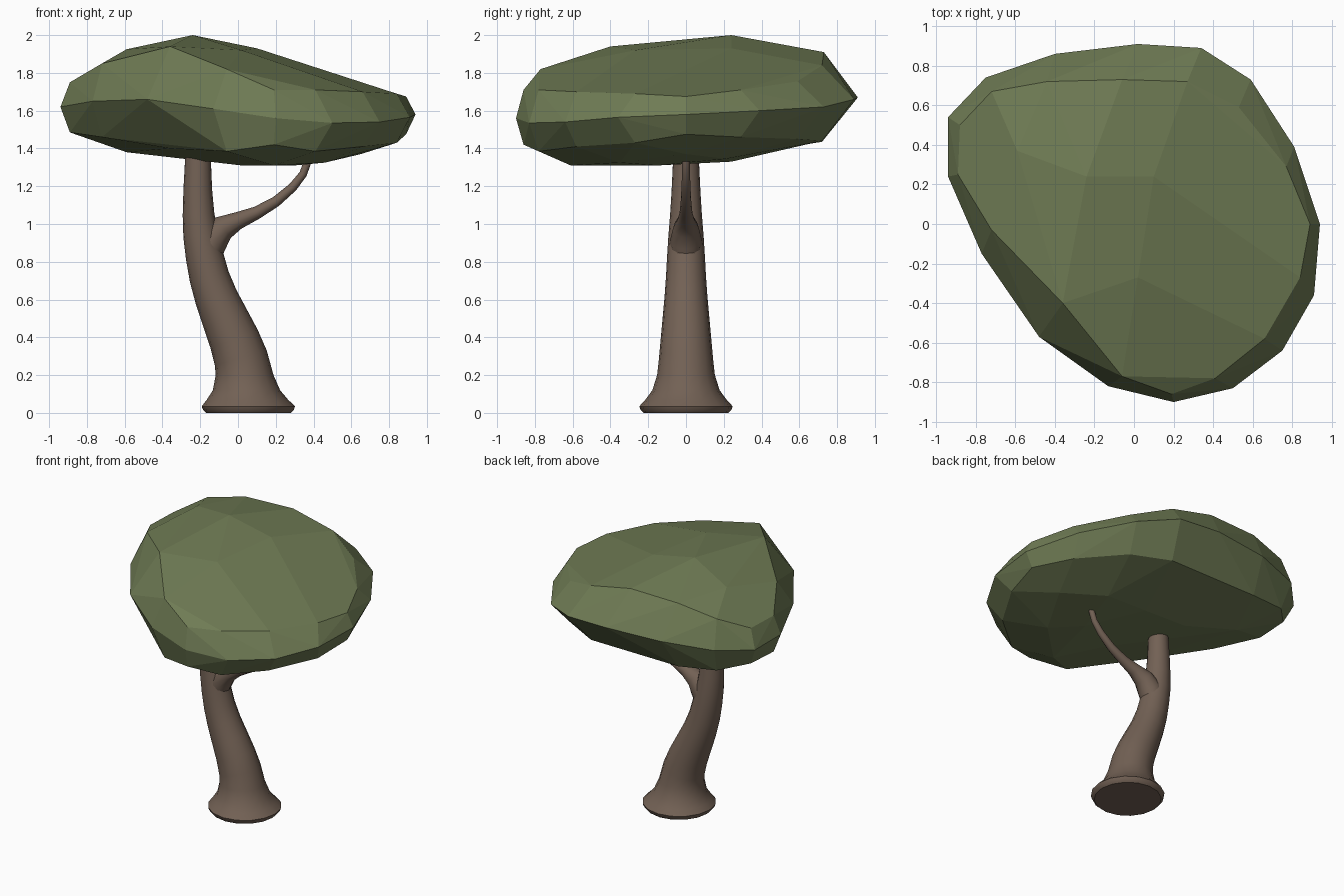
import bpy, bmesh, math
from mathutils import Vector

if "Cube" in bpy.data.objects:
    bpy.data.objects.remove(bpy.data.objects["Cube"])


def material(name, rgb):
    m = bpy.data.materials.new(name)
    m.diffuse_color = (*rgb, 1)
    m.use_nodes = True
    m.node_tree.nodes["Principled BSDF"].inputs["Base Color"].default_value = m.diffuse_color
    return m


def make_object(name, bm, mat):
    bmesh.ops.recalc_face_normals(bm, faces=bm.faces)
    me = bpy.data.meshes.new(name)
    bm.to_mesh(me)
    bm.free()
    me.materials.append(mat)
    ob = bpy.data.objects.new(name, me)
    bpy.context.collection.objects.link(ob)
    return ob


def tube(name, path, mat, sides=16, flat=0):
    """Sweep circles along (x, z, radius) points; the first `flat` rings stay level."""
    bm = bmesh.new()
    rings = []
    for i, (x, z, r) in enumerate(path):
        a, b = path[max(i - 1, 0)], path[min(i + 1, len(path) - 1)]
        t = Vector((b[0] - a[0], 0, b[1] - a[1])).normalized()
        if i < flat:
            t = Vector((0, 0, 1))
        u = Vector((t.z, 0, -t.x))
        v = Vector((0, 1, 0))
        angles = [math.tau * k / sides for k in range(sides)]
        rings.append([bm.verts.new(Vector((x, 0, z)) + r * (math.cos(q) * u + math.sin(q) * v))
                      for q in angles])
    for lo, hi in zip(rings, rings[1:]):
        for k in range(sides):
            j = (k + 1) % sides
            bm.faces.new((lo[k], lo[j], hi[j], hi[k]))
    bm.faces.new(rings[0])
    bm.faces.new(rings[-1])
    ob = make_object(name, bm, mat)
    bpy.ops.object.select_all(action='DESELECT')
    ob.select_set(True)
    bpy.context.view_layer.objects.active = ob
    bpy.ops.object.shade_smooth_by_angle(angle=math.radians(40))
    return ob


bark = material("bark", (0.17, 0.12, 0.09))
leaf = material("leaves", (0.16, 0.20, 0.09))

# Trunk with flared foot and S bend
tube("trunk", [(.055, 0, .225), (.055, .015, .24), (.055, .035, .247), (.05, .07, .215),
               (.045, .12, .178), (.035, .2, .153), (.015, .29, .143), (-.02, .39, .134),
               (-.068, .5, .124), (-.115, .61, .114), (-.152, .72, .106), (-.177, .83, .1),
               (-.197, .94, .093), (-.209, 1.05, .084), (-.213, 1.18, .076),
               (-.212, 1.33, .069), (-.21, 1.38, .066)], bark, flat=6)

# Side branch reaching up into the crown
tube("branch", [(-.175, .82, .08), (-.14, .91, .085), (-.08, .98, .068), (0, 1.018, .046),
                (.1, 1.06, .034), (.2, 1.118, .028), (.29, 1.195, .024),
                (.345, 1.265, .021), (.372, 1.34, .02), (.38, 1.4, .018)], bark, sides=12)

# Crown: faceted skin over a widest outline, inner outlines and cap points
rim = [(.2, -.9), (.5, -.83), (.75, -.64), (.91, -.36), (.94, 0), (.81, .39), (.59, .73), (.34, .89),
       (.02, .91), (-.4, .86), (-.75, .74), (-.94, .54), (-.94, .24), (-.77, -.15), (-.48, -.57),
       (-.13, -.82)]
rim_z = [1.56, 1.535, 1.54, 1.565, 1.58, 1.6, 1.62, 1.66, 1.67, 1.66, 1.64, 1.62, 1.62, 1.65,
         1.66, 1.61]
inner = [(.19, -.86), (.41, -.78), (.66, -.58), (.84, -.27), (.89, 0), (.77, .29), (.53, .59), (.27, .72),
         (-.06, .73), (-.44, .72), (-.72, .67), (-.88, .5), (-.89, .25), (-.72, -.03), (-.36, -.4),
         (-.06, -.77)]
upper_z = [1.71, 1.71, 1.70, 1.69, 1.675, 1.71, 1.755, 1.84, 1.91, 1.90, 1.84, 1.75, 1.75, 1.85,
           1.94, 1.82]
lower_z = [1.42, 1.385, 1.41, 1.43, 1.475, 1.46, 1.45, 1.44, 1.435, 1.435, 1.46, 1.49, 1.485, 1.46,
           1.40, 1.385]
caps = [(.19, -.61, 1.79, 1.31), (.46, -.35, 1.76, 1.325), (.65, 0, 1.745, 1.37),
        (.02, -.27, 1.92, 1.31), (.3, -.15, 1.835, 1.31), (.4, .21, 1.82, 1.345),
        (-.24, .24, 2.0, 1.34), (.1, .24, 1.93, 1.33), (-.59, .37, 1.925, 1.38)]

points = [(x, y, z) for (x, y), z in zip(rim, rim_z)]
for zs in (upper_z, lower_z):
    points += [(x, y, z) for (x, y), z in zip(inner, zs)]
for x, y, top, bottom in caps:
    points += [(x, y, top), (x, y, bottom)]

bm = bmesh.new()
for p in points:
    bm.verts.new(p)
hull = bmesh.ops.convex_hull(bm, input=bm.verts)
loose = [v for v in bm.verts if not v.link_faces]
bmesh.ops.delete(bm, geom=loose, context='VERTS')
bmesh.ops.dissolve_limit(bm, angle_limit=math.radians(4), verts=bm.verts, edges=bm.edges)
make_object("crown", bm, leaf)
